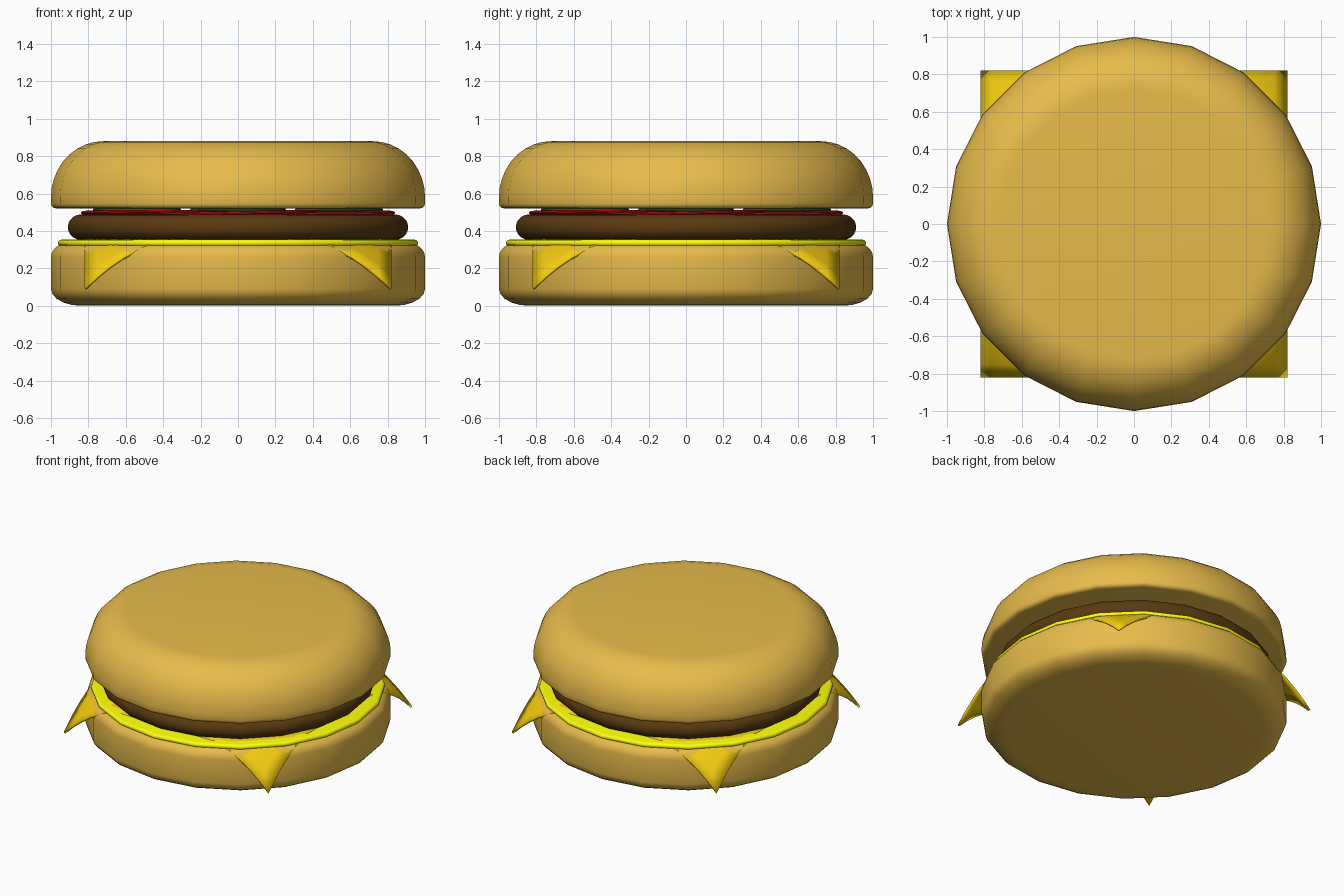
import bpy, bmesh, math
from mathutils import Matrix

if "Cube" in bpy.data.objects:
    bpy.data.objects.remove(bpy.data.objects["Cube"])


def material(name, rgb):
    m = bpy.data.materials.new(name)
    m.diffuse_color = (*rgb, 1)
    m.use_nodes = True
    m.node_tree.nodes["Principled BSDF"].inputs["Base Color"].default_value = m.diffuse_color
    return m


BREAD = material("bread", (0.80, 0.50, 0.07))
MEAT = material("meat", (0.10, 0.042, 0.005))
CHEESE = material("cheese_yellow", (0.90, 0.60, 0.005))
SAUCE = material("sauce_yellow", (1.0, 1.0, 0.004))
RED = material("tomato_red", (0.75, 0.005, 0.005))
GREEN = material("pickle_green", (0.05, 0.13, 0.03))


def finish(name, bm, mat, angle=40):
    bmesh.ops.recalc_face_normals(bm, faces=bm.faces)
    me = bpy.data.meshes.new(name)
    bm.to_mesh(me)
    bm.free()
    ob = bpy.data.objects.new(name, me)
    bpy.context.collection.objects.link(ob)
    me.materials.append(mat)
    bpy.ops.object.select_all(action='DESELECT')
    ob.select_set(True)
    bpy.context.view_layer.objects.active = ob
    bpy.ops.object.shade_smooth_by_angle(angle=math.radians(angle))
    return ob


def lathe(name, profile, mat, sides=20, matrix=None):
    """Closed disc from (radius, z) points, bottom to top, with flat caps."""
    bm = bmesh.new()
    rings = [[bm.verts.new((r * math.cos(2 * math.pi * i / sides),
                            r * math.sin(2 * math.pi * i / sides), z))
              for i in range(sides)] for r, z in profile]
    for a, b in zip(rings, rings[1:]):
        for i in range(sides):
            j = (i + 1) % sides
            bm.faces.new((a[i], a[j], b[j], b[i]))
    bm.faces.new(rings[0][::-1])
    bm.faces.new(rings[-1])
    if matrix:
        bm.transform(matrix)
    return finish(name, bm, mat)


def arc(cr, cz, rr, rz, a0, a1, n):
    """Elliptical arc of profile points, angles in degrees."""
    return [(cr + rr * math.cos(math.radians(a0 + (a1 - a0) * i / n)),
             cz + rz * math.sin(math.radians(a0 + (a1 - a0) * i / n)))
            for i in range(n + 1)]


# Buns
lathe("bottom_bun", arc(0.84, 0.09, 0.16, 0.09, -90, 0, 5)
      + arc(0.91, 0.26, 0.09, 0.075, 0, 90, 5), BREAD)
lathe("top_bun", arc(0.97, 0.545, 0.03, 0.025, -90, 0, 3)
      + arc(0.72, 0.58, 0.28, 0.30, 0, 90, 9), BREAD)

# Sauce layer and patty
lathe("sauce", arc(0.945, 0.335, 0.018, 0.018, -90, 90, 6), SAUCE)
lathe("patty", arc(0.84, 0.42, 0.07, 0.068, -90, 90, 10), MEAT)

# Cheese slice: square sheet whose corners droop over the bun
bm = bmesh.new()
bmesh.ops.create_grid(bm, x_segments=24, y_segments=24, size=0.82)
for v in bm.verts:
    t = max(0.0, v.co.xy.length - 0.88)
    v.co.z = 0.358 - 0.265 * (t / 0.28) ** 1.5
cheese = finish("cheese_slice", bm, CHEESE)
mod = cheese.modifiers.new("thickness", 'SOLIDIFY')
mod.thickness = 0.014
mod.offset = -1

# Tomato and pickle slices, one of each per quarter, slightly tilted
for i in range(4):
    turn = Matrix.Rotation(i * math.pi / 2, 4, 'Z')
    tilt = Matrix.Rotation(math.radians(1.0), 4, 'X')
    lathe(f"tomato_slice_{i + 1}", arc(0.41, 0, 0.01, 0.009, -90, 90, 4), RED, 24,
          turn @ Matrix.Translation((0.42, 0, 0.497)) @ tilt)
    lathe(f"pickle_slice_{i + 1}", arc(0.225, 0, 0.012, 0.009, -90, 90, 4), GREEN, 20,
          turn @ Matrix.Translation((0.54, 0.02, 0.512)))
